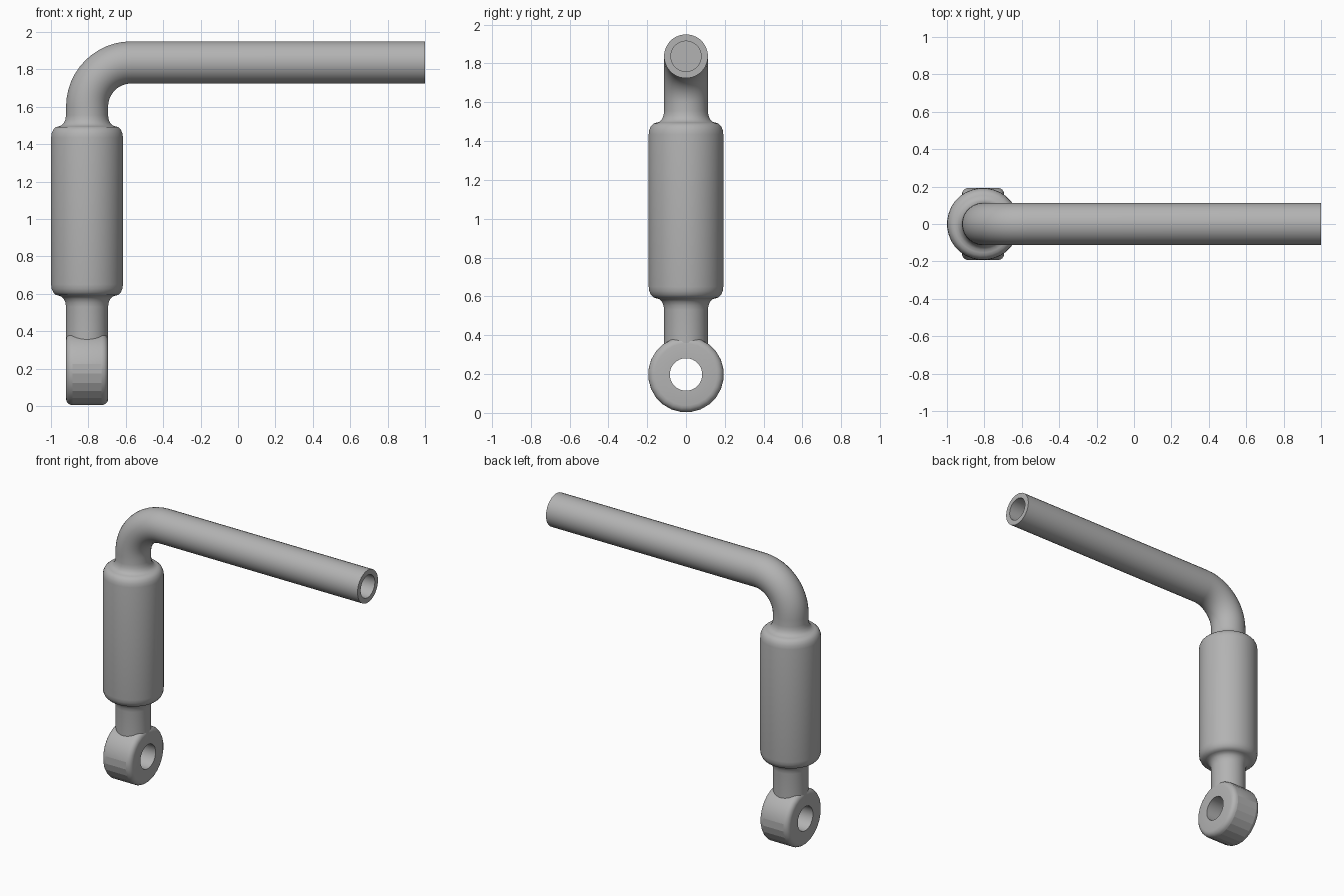
import bpy, bmesh
from math import cos, sin, pi, radians
from mathutils import Vector

cube = bpy.data.objects.get("Cube")
if cube:
    bpy.data.objects.remove(cube, do_unlink=True)

AXIS_X = -0.807      # axis of the upright parts
TUBE_R = 0.113
BODY_R = 0.193

steel = bpy.data.materials.new("grey_steel")
steel.use_nodes = True
colour = (0.45, 0.45, 0.45, 1)
steel.diffuse_color = colour
steel.node_tree.nodes["Principled BSDF"].inputs["Base Color"].default_value = colour


def sweep(name, rings, sides, closed=False):
    """Skin circles given as (centre, side axis, radius); the other axis is y."""
    bm = bmesh.new()
    loops = []
    for centre, side, r in rings:
        loop = []
        for i in range(sides):
            a = 2 * pi * (i + 0.5) / sides
            p = Vector(centre) + r * (cos(a) * Vector(side) + sin(a) * Vector((0, 1, 0)))
            loop.append(bm.verts.new(p))
        loops.append(loop)
    pairs = list(zip(loops, loops[1:] + loops[:1])) if closed else list(zip(loops, loops[1:]))
    for a, b in pairs:
        for i in range(sides):
            j = (i + 1) % sides
            bm.faces.new((a[i], a[j], b[j], b[i]))
    if not closed:
        bm.faces.new(loops[0])
        bm.faces.new(loops[-1])
    bmesh.ops.recalc_face_normals(bm, faces=bm.faces)
    mesh = bpy.data.meshes.new(name)
    bm.to_mesh(mesh)
    bm.free()
    mesh.materials.append(steel)
    obj = bpy.data.objects.new(name, mesh)
    bpy.context.collection.objects.link(obj)
    bpy.ops.object.select_all(action='DESELECT')
    obj.select_set(True)
    bpy.context.view_layer.objects.active = obj
    bpy.ops.object.shade_smooth_by_angle(angle=radians(40))
    return obj


# S-shaped shoulder from neck to body: (height above neck, radius)
half = (BODY_R - TUBE_R) / 2
rise = 0.06
steps = [pi / 2 * k / 4 for k in range(5)]
shoulder = [(rise * sin(t), TUBE_R + half * (1 - cos(t))) for t in steps]
shoulder += [(rise + rise * (1 - cos(t)), TUBE_R + half + half * sin(t)) for t in steps[1:]]

# Neck, swollen body, bend and arm as one sweep
profile = [(0.34, TUBE_R)]
profile += [(0.53 + h, r) for h, r in shoulder]
profile += [(1.555 - h, r) for h, r in reversed(shoulder)]
rings = [((AXIS_X, 0, z), (1, 0, 0), r) for z, r in profile]

bend_x, bend_z, bend_r = -0.57, 1.60, 0.237
for k in range(13):
    t = pi / 2 * k / 12
    rings.append(((bend_x - bend_r * cos(t), 0, bend_z + bend_r * sin(t)),
                  (cos(t), 0, -sin(t)), TUBE_R))

# Arm end with its blind bore
for x, r in ((1, TUBE_R), (1, 0.078), (0.69, 0.078)):
    rings.append(((x, 0, bend_z + bend_r), (0, 0, -1), r))
sweep("body_and_bent_arm", rings, 32)

# Mounting eye: a rounded ring with a through hole
EYE_R, HOLE_R, ROUND = 0.195, 0.084, 0.035
edge = [(TUBE_R - ROUND + ROUND * sin(t), EYE_R - ROUND + ROUND * cos(t)) for t in steps]
section = [(-x, r) for x, r in reversed(edge)] + edge
section += [(TUBE_R, HOLE_R), (-TUBE_R, HOLE_R)]
eye = sweep("mounting_eye",
            [((AXIS_X + x, 0, EYE_R + 0.003), (0, 0, 1), r) for x, r in section],
            24, closed=True)

# Faceted lower rim of the eye
for face in eye.data.polygons:
    c = face.center
    if abs(face.normal.x) < 0.01 and c.z < 0.24 and Vector((c.y, c.z - EYE_R)).length > 0.15:
        face.use_smooth = False
